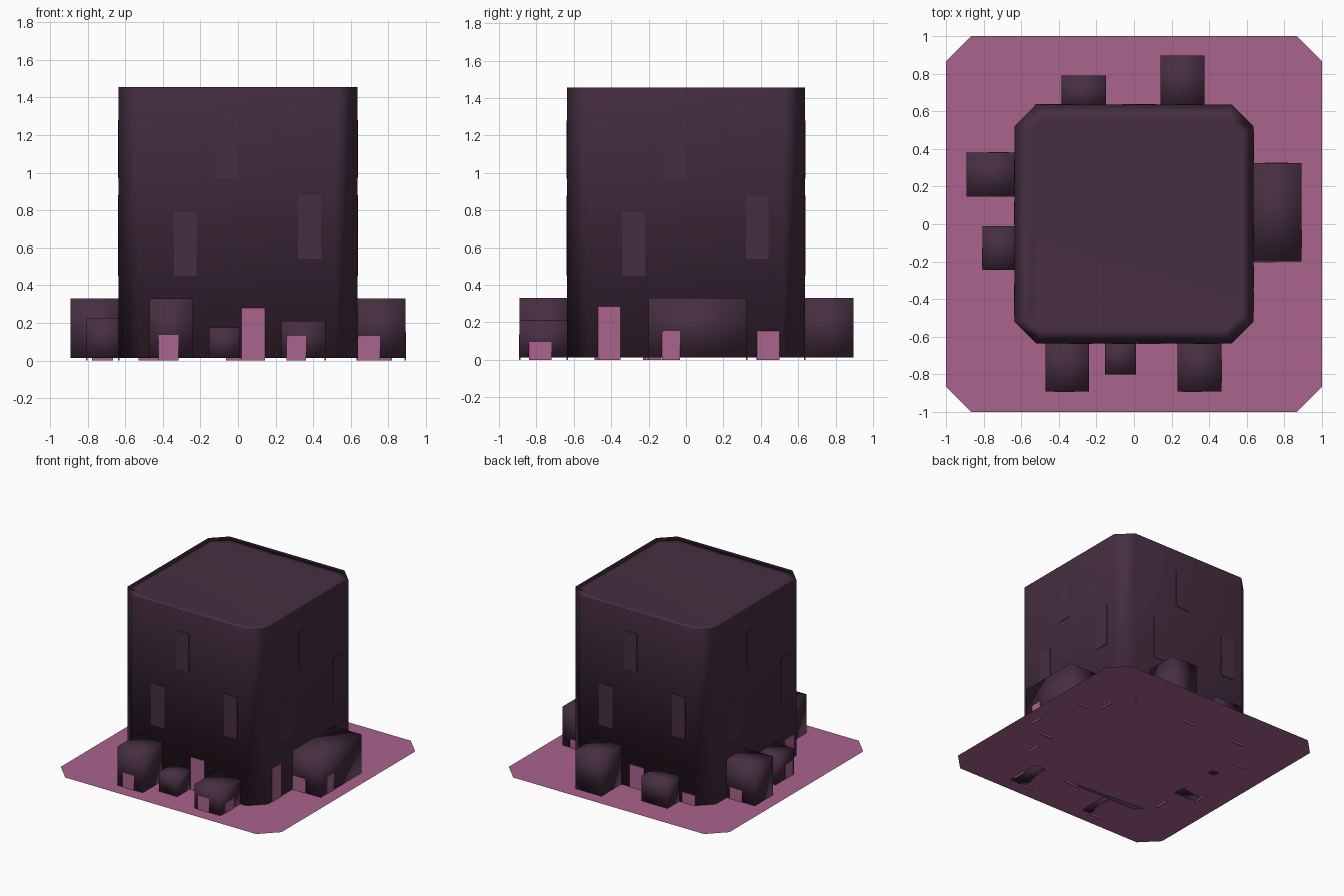
import bpy, bmesh
from math import pi
from mathutils import Matrix, Vector

old = bpy.data.objects.get("Cube")
if old:
    bpy.data.objects.remove(old, do_unlink=True)


def material(name, rgb):
    m = bpy.data.materials.new(name)
    m.use_nodes = True
    m.diffuse_color = (*rgb, 1)
    bsdf = next(n for n in m.node_tree.nodes if n.type == 'BSDF_PRINCIPLED')
    bsdf.inputs["Base Color"].default_value = (*rgb, 1)
    return m


PLUM = material("dark plum", (0.062, 0.028, 0.052))
PINK = material("dusty pink", (0.40, 0.125, 0.27))
GROUND = 0.013
WALL = 0.635


def finish(name, bm, mat, smooth=False):
    bmesh.ops.recalc_face_normals(bm, faces=bm.faces)
    mesh = bpy.data.meshes.new(name)
    bm.to_mesh(mesh)
    bm.free()
    mesh.materials.append(mat)
    for p in mesh.polygons:
        p.use_smooth = smooth
    ob = bpy.data.objects.new(name, mesh)
    bpy.context.collection.objects.link(ob)
    return ob


def box(name, x, y, z, mat, smooth=False, turn=0):
    """Box from three (low, high) ranges, turned about the z axis."""
    bm = bmesh.new()
    bmesh.ops.create_cube(bm, size=1)
    for v in bm.verts:
        v.co = Vector(r[0] if c < 0 else r[1] for c, r in zip(v.co, (x, y, z)))
    bm.transform(Matrix.Rotation(turn, 4, 'Z'))
    return finish(name, bm, mat, smooth)


def ring(bm, half, cut, z):
    """Square outline with its corners cut off."""
    a, b = half, half - cut
    pts = [(b, -a), (a, -b), (a, b), (b, a), (-b, a), (-a, b), (-a, -b), (-b, -a)]
    return [bm.verts.new((x, y, z)) for x, y in pts]


# Thin ground sheet
bm = bmesh.new()
bm.faces.new(ring(bm, 1.0, 0.135, GROUND))
finish("ground_sheet", bm, PINK)

# Tower with cut corners and a shallow rim round the roof
bm = bmesh.new()
rings = [ring(bm, WALL, 0.115, GROUND), ring(bm, WALL, 0.115, 1.455),
         ring(bm, WALL - 0.07, 0.08, 1.44)]
for low, high in zip(rings, rings[1:]):
    for i in range(8):
        j = (i + 1) % 8
        bm.faces.new((low[i], low[j], high[j], high[i]))
bm.faces.new(rings[-1])
bm.faces.new(rings[0][::-1])
tower = finish("tower", bm, PLUM, True)
tower.modifiers.new("weighted", 'WEIGHTED_NORMAL')

# Small annexes against the four walls
IN = WALL - 0.03
annexes = {
    "front_right_annex": ((-0.47, -0.24), (-0.89, -IN), 0.33),
    "front_middle_annex": ((-0.155, 0.01), (-0.80, -IN), 0.175),
    "front_left_annex": ((0.23, 0.465), (-0.89, -IN), 0.21),
    "left_annex": ((IN, 0.89), (-0.20, 0.325), 0.33),
    "back_right_annex": ((-0.385, -0.15), (IN, 0.79), 0.22),
    "back_left_annex": ((0.14, 0.375), (IN, 0.895), 0.33),
    "right_back_annex": ((-0.89, -IN), (0.145, 0.38), 0.33),
    "right_front_annex": ((-0.805, -IN), (-0.245, -0.01), 0.225),
}
for name, (x, y, top) in annexes.items():
    box(name, x, y, (GROUND, top), PLUM, True)


# Doors: wall axis, wall position, centre along the wall, width, height
doors = [
    ('y', -0.89, -0.37, 0.105, 0.135), ('y', -WALL, 0.08, 0.125, 0.28),
    ('y', -0.89, 0.31, 0.105, 0.13), ('y', -0.20, 0.695, 0.12, 0.13),
    ('x', 0.89, -0.08, 0.095, 0.155), ('x', WALL, -0.41, 0.12, 0.285),
    ('x', WALL, 0.44, 0.12, 0.155), ('x', 0.465, -0.78, 0.12, 0.095),
    ('y', WALL, 0.0, 0.13, 0.2), ('y', WALL, -0.47, 0.12, 0.1),
    ('y', 0.38, -0.72, 0.11, 0.11), ('y', 0.325, 0.76, 0.12, 0.085),
    ('x', -WALL, -0.43, 0.12, 0.2), ('x', -0.805, -0.18, 0.1, 0.13),
]
for n, (axis, wall, mid, width, height) in enumerate(doors):
    along = (mid - width / 2, mid + width / 2)
    through = (wall - 0.004, wall + 0.004)
    x, y = (along, through) if axis == 'y' else (through, along)
    box(f"door_{n + 1}", x, y, (0, height), PINK)

# Faint raised window plates, the same set on each wall
windows = [(-0.06, 0.97, 1.28), (0.38, 0.54, 0.88), (-0.28, 0.45, 0.79)]
for side in range(4):
    for n, (mid, low, high) in enumerate(windows):
        box(f"window_{side + 1}_{n + 1}", (mid - 0.06, mid + 0.06),
            (-WALL - 0.004, -WALL + 0.003), (low, high), PLUM, turn=side * pi / 2)
